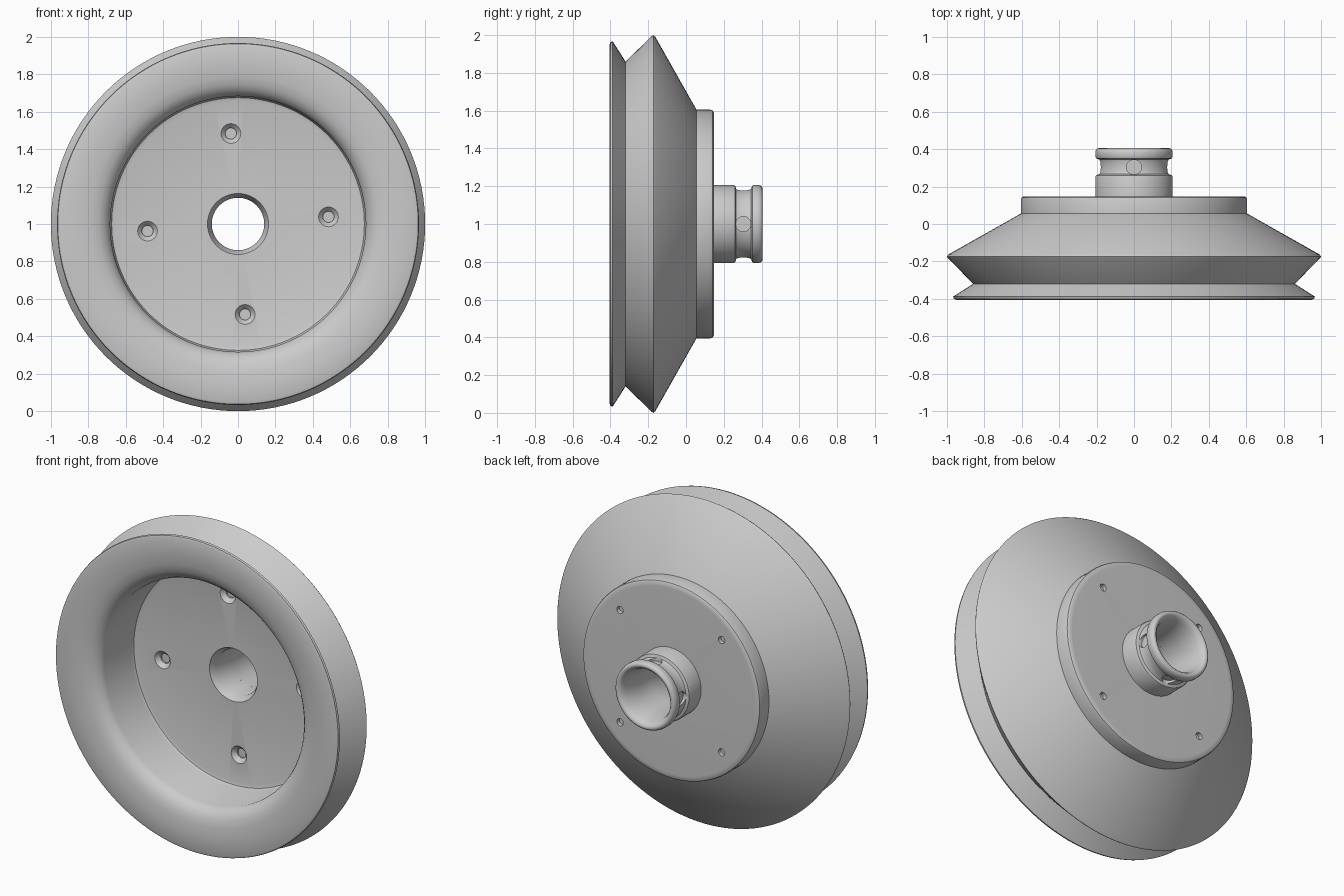
import bpy, bmesh, math
from mathutils import Vector, Matrix

if "Cube" in bpy.data.objects:
    bpy.data.objects.remove(bpy.data.objects["Cube"])

SEG = 128
FLOOR = -0.045
grey = bpy.data.materials.new("light_grey_metal")
grey.diffuse_color = (0.6, 0.6, 0.6, 1)
grey.use_nodes = True
grey.node_tree.nodes["Principled BSDF"].inputs["Base Color"].default_value = grey.diffuse_color


def lathe(name, profile, seg=SEG):
    """Spin a closed (radius, y) profile round the y axis at z = 1."""
    bm = bmesh.new()
    rings = []
    for i in range(seg):
        a = 2 * math.pi * i / seg
        rings.append([bm.verts.new((r * math.cos(a), y, 1 + r * math.sin(a))) for r, y in profile])
    n = len(profile)
    for i in range(seg):
        p, q = rings[i], rings[(i + 1) % seg]
        for j in range(n):
            k = (j + 1) % n
            bm.faces.new((p[j], p[k], q[k], q[j]))
    bmesh.ops.recalc_face_normals(bm, faces=bm.faces)
    me = bpy.data.meshes.new(name)
    bm.to_mesh(me)
    bm.free()
    me.materials.append(grey)
    ob = bpy.data.objects.new(name, me)
    bpy.context.collection.objects.link(ob)
    return ob


def cut(ob, center, direction, r1, r2, depth):
    """Cut a (tapered) round hole centred on a point along a direction."""
    rot = Vector(direction).to_track_quat('Z', 'Y').to_matrix().to_4x4()
    me = bpy.data.meshes.new("cutter")
    bm = bmesh.new()
    bmesh.ops.create_cone(bm, cap_ends=True, segments=24, radius1=r1, radius2=r2,
                          depth=depth, matrix=Matrix.Translation(center) @ rot)
    bm.to_mesh(me)
    bm.free()
    me.materials.append(grey)
    c = bpy.data.objects.new("cutter", me)
    c.hide_render = True
    bpy.context.collection.objects.link(c)
    m = ob.modifiers.new("hole", 'BOOLEAN')
    m.operation, m.solver, m.object = 'DIFFERENCE', 'EXACT', c
    bpy.context.view_layer.objects.active = ob
    bpy.ops.object.modifier_apply(modifier=m.name)
    bpy.data.objects.remove(c)


def smooth(ob):
    bpy.ops.object.select_all(action='DESELECT')
    ob.select_set(True)
    bpy.context.view_layer.objects.active = ob
    bpy.ops.object.shade_smooth_by_angle(angle=math.radians(35))


# Wheel: V groove, cone, back disc, bore and dished front
wheel = lathe("pulley_wheel", [
    (0.95, -0.405), (0.963, -0.4), (0.967, -0.388), (0.86, -0.32),
    (0.995, -0.181), (1.0, -0.173), (0.992, -0.163), (0.615, 0.05), (0.605, 0.055),
    (0.605, 0.13), (0.601, 0.141), (0.59, 0.147), (0.57, 0.148),
    (0.14, 0.148), (0.14, 0.0), (0.163, FLOOR),
    (0.655, FLOOR), (0.675, FLOOR - 0.006), (0.683, FLOOR - 0.025), (0.683, -0.325),
    (0.695, -0.348), (0.715, -0.37), (0.745, -0.387), (0.79, -0.398), (0.85, -0.403)])

# Four countersunk bolt holes in front, four small holes behind between them
for i in range(4):
    a = math.radians(4.5 + 90 * i)
    x, z = 0.485 * math.cos(a), 1 + 0.485 * math.sin(a)
    cut(wheel, (x, FLOOR, z), (0, 1, 0), 0.076, 0.03, 0.05)
    cut(wheel, (x, FLOOR + 0.02, z), (0, 1, 0), 0.029, 0.029, 0.03)
    a = math.radians(45 + 90 * i)
    x, z = 0.49 * math.cos(a), 1 + 0.49 * math.sin(a)
    cut(wheel, (x, 0.148, z), (0, 1, 0), 0.022, 0.022, 0.05)

# Hub sleeve with a ring groove and flared mouth
hub = lathe("hub_sleeve", [
    (0.14, 0.13), (0.207, 0.13), (0.207, 0.25), (0.203, 0.26), (0.186, 0.266),
    (0.182, 0.275), (0.182, 0.335), (0.186, 0.345), (0.203, 0.351), (0.207, 0.36),
    (0.207, 0.383), (0.203, 0.396), (0.196, 0.403), (0.188, 0.405), (0.178, 0.402),
    (0.168, 0.392), (0.158, 0.37), (0.147, 0.32), (0.14, 0.26)], 96)

# Four blind radial holes in the hub groove
for d in ((1, 0, 0), (-1, 0, 0), (0, 0, 1), (0, 0, -1)):
    cut(hub, Vector((0, 0.303, 1)) + Vector(d) * 0.21, d, 0.04, 0.04, 0.09)

for ob in (wheel, hub):
    smooth(ob)
